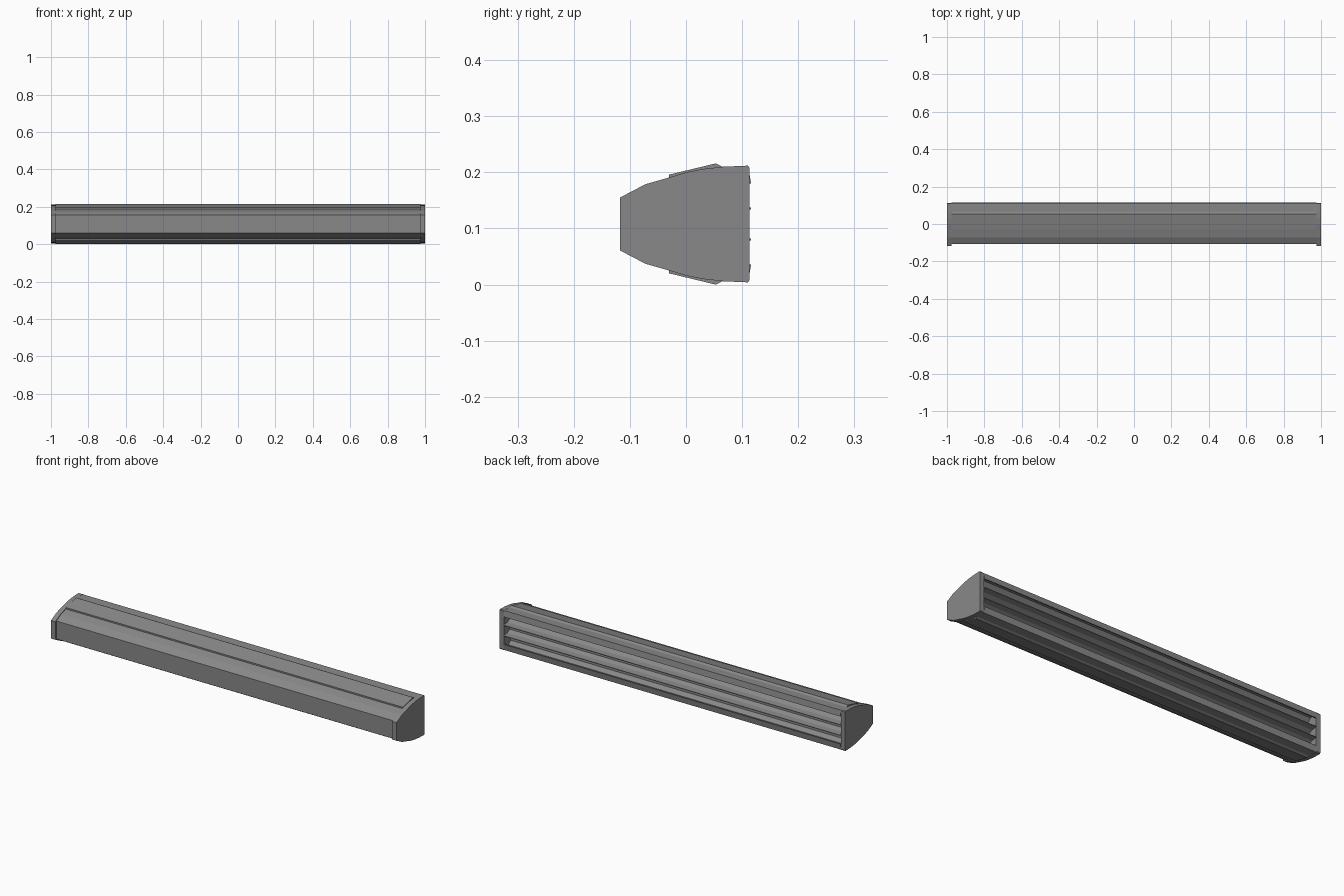
import bpy, bmesh

if "Cube" in bpy.data.objects:
    bpy.data.objects.remove(bpy.data.objects["Cube"])

MID = 0.108   # height of the symmetry plane
CAP_IN = 0.975

grey = bpy.data.materials.new("metal_grey")
grey.diffuse_color = (0.25, 0.25, 0.255, 1)
grey.use_nodes = True
grey.node_tree.nodes["Principled BSDF"].inputs["Base Color"].default_value = grey.diffuse_color


def extrude_profile(name, half, x0, x1):
    """Mirror (y, height above mid) points about mid height, extrude along x."""
    pts = [(y, MID + h) for y, h in half]
    pts += [(y, MID - h) for y, h in reversed(half)]
    bm = bmesh.new()
    face = bm.faces.new([bm.verts.new((x0, y, z)) for y, z in pts])
    res = bmesh.ops.extrude_face_region(bm, geom=[face])
    moved = [v for v in res["geom"] if isinstance(v, bmesh.types.BMVert)]
    bmesh.ops.translate(bm, verts=moved, vec=(x1 - x0, 0, 0))
    bmesh.ops.recalc_face_normals(bm, faces=bm.faces)
    mesh = bpy.data.meshes.new(name)
    bm.to_mesh(mesh)
    bm.free()
    mesh.materials.append(grey)
    obj = bpy.data.objects.new(name, mesh)
    bpy.context.collection.objects.link(obj)
    return obj


# End caps: tapered plates closing both ends
cap = [(-0.118, 0.047), (-0.072, 0.071), (-0.03, 0.083), (0.0, 0.092),
       (0.03, 0.098), (0.065, 0.102), (0.110, 0.104), (0.113, 0.100)]
extrude_profile("end_cap_right", cap, CAP_IN, 1.0)
extrude_profile("end_cap_left", cap, -1.0, -CAP_IN)

# Front cover: slightly set back from the caps
cover = [(-0.108, 0.047), (-0.072, 0.068), (-0.028, 0.081)]
extrude_profile("front_cover", cover, -CAP_IN, CAP_IN)

# Rear housing: stepped shell with lips, channels and two thin fins at the back
housing = [(-0.030, 0.080), (-0.030, 0.088), (0.053, 0.108), (0.065, 0.102),
           (0.111, 0.103), (0.116, 0.072), (0.110, 0.072), (0.106, 0.094),
           (0.075, 0.090), (0.058, 0.072), (0.058, 0.046), (0.085, 0.032),
           (0.116, 0.029), (0.116, 0.026), (0.085, 0.023), (0.065, 0.012)]
extrude_profile("rear_housing", housing, -CAP_IN, CAP_IN)
